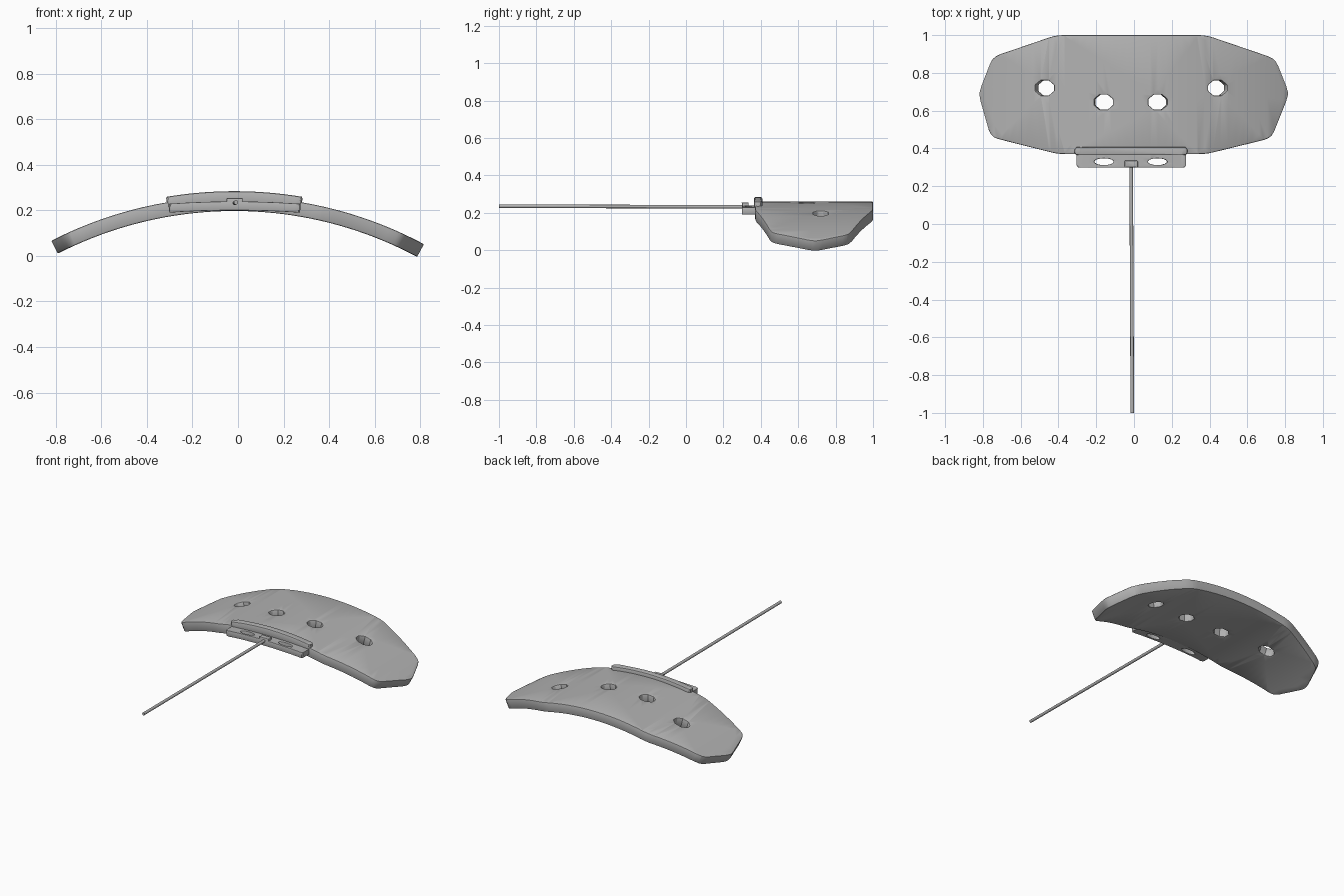
import bpy, bmesh, math
from mathutils import Vector

if "Cube" in bpy.data.objects:
    bpy.data.objects.remove(bpy.data.objects["Cube"])

grey = bpy.data.materials.new("light grey")
grey.use_nodes = True
colour = (0.45, 0.45, 0.45, 1)
grey.diffuse_color = colour
grey.node_tree.nodes["Principled BSDF"].inputs["Base Color"].default_value = colour

MID = -0.016  # x of the bend axis


def rounded(points, r, steps=3):
    """Round every corner of a closed outline."""
    pts = [Vector(p) for p in points]
    out = []
    for i, p in enumerate(pts):
        a = p + (pts[i - 1] - p).normalized() * r
        b = p + (pts[(i + 1) % len(pts)] - p).normalized() * r
        for k in range(steps + 1):
            t = k / steps
            out.append(a * (1 - t) ** 2 + p * 2 * t * (1 - t) + b * t * t)
    return out


def oval(x, y, rx, ry, sides):
    turn = math.pi / sides
    return [Vector((x + rx * math.cos(turn * (2 * i + 1)), y + ry * math.sin(turn * (2 * i + 1))))
            for i in range(sides)]


def box(x0, x1, y0, y1):
    return [(x0, y0), (x1, y0), (x1, y1), (x0, y1)]


def finish(ob, bevel=0):
    ob.data.materials.append(grey)
    bpy.ops.object.select_all(action="DESELECT")
    ob.select_set(True)
    bpy.context.view_layer.objects.active = ob
    if bevel:
        mod = ob.modifiers.new("soft rim", "BEVEL")
        mod.width = bevel
        mod.segments = 2
        mod.limit_method = "ANGLE"
        mod.angle_limit = math.radians(50)
        mod.use_clamp_overlap = False
        bpy.ops.object.modifier_apply(modifier=mod.name)
    bpy.ops.object.shade_smooth_by_angle(angle=math.radians(32))


def bent_slab(name, outline, holes, radius, bottom, top, bevel=0):
    """Fill an outline with holes, thicken it and bend it over a cylinder."""
    bm = bmesh.new()
    for loop in [outline] + holes:
        vs = [bm.verts.new((p[0], p[1], 0)) for p in loop]
        for i, v in enumerate(vs):
            bm.edges.new((vs[i - 1], v))
    bmesh.ops.triangle_fill(bm, edges=bm.edges[:], use_beauty=True, normal=(0, 0, 1))
    for i in range(-20, 21):
        bmesh.ops.bisect_plane(bm, geom=bm.verts[:] + bm.edges[:] + bm.faces[:], dist=1e-5,
                               plane_co=(i * 0.041 + 0.003, 0, 0), plane_no=(1, 0, 0))
    ext = bmesh.ops.extrude_face_region(bm, geom=bm.faces[:], use_keep_orig=True)
    for v in ext["geom"]:
        if isinstance(v, bmesh.types.BMVert):
            v.co.z = top - bottom
    for v in bm.verts:
        angle = math.asin((v.co.x - MID) / (radius + 0.05))
        r = radius + v.co.z
        v.co.x = MID + r * math.sin(angle)
        v.co.z = bottom - radius + r * math.cos(angle)
    bmesh.ops.recalc_face_normals(bm, faces=bm.faces[:])
    me = bpy.data.meshes.new(name)
    bm.to_mesh(me)
    bm.free()
    ob = bpy.data.objects.new(name, me)
    bpy.context.collection.objects.link(ob)
    finish(ob, bevel)


# Curved main plate with four holes
plate_outline = [(-0.40, 0.37), (0.38, 0.37), (0.725, 0.455), (0.818, 0.69), (0.745, 0.875),
                 (0.38, 1.0), (-0.41, 1.0), (-0.745, 0.885), (-0.82, 0.69), (-0.755, 0.46)]
plate_holes = [oval(x, y, 0.053, 0.043, 8) for x, y in
               [(-0.47, 0.72), (-0.16, 0.645), (0.125, 0.645), (0.44, 0.72)]]
bent_slab("curved_plate", rounded(plate_outline, 0.04), plate_holes, 1.70, 0.197, 0.26, 0.006)

# Raised lip along the front edge
bent_slab("front_lip", rounded(box(-0.315, 0.283, 0.364, 0.408), 0.02), [], 1.75, 0.225, 0.284, 0.008)

# Slotted mounting tab
slots = [oval(x, 0.33, 0.052, 0.018, 14) for x in (-0.16, 0.125)]
bent_slab("mounting_tab", rounded(box(-0.305, 0.276, 0.299, 0.39), 0.015), slots, 4.0, 0.2, 0.239, 0.003)

# Boss that holds the rod
bent_slab("rod_boss", rounded(box(-0.05, 0.02, 0.299, 0.335), 0.004), [], 4.0, 0.21, 0.254, 0.005)

# Long thin rod
start, end = Vector((-0.015, 0.33, 0.232)), Vector((-0.009, -1.0, 0.235))
bpy.ops.mesh.primitive_cylinder_add(vertices=12, radius=0.0095, depth=(end - start).length,
                                    location=(start + end) / 2)
rod = bpy.context.object
rod.name = "rod"
rod.rotation_euler = (end - start).to_track_quat("Z", "Y").to_euler()
finish(rod)
